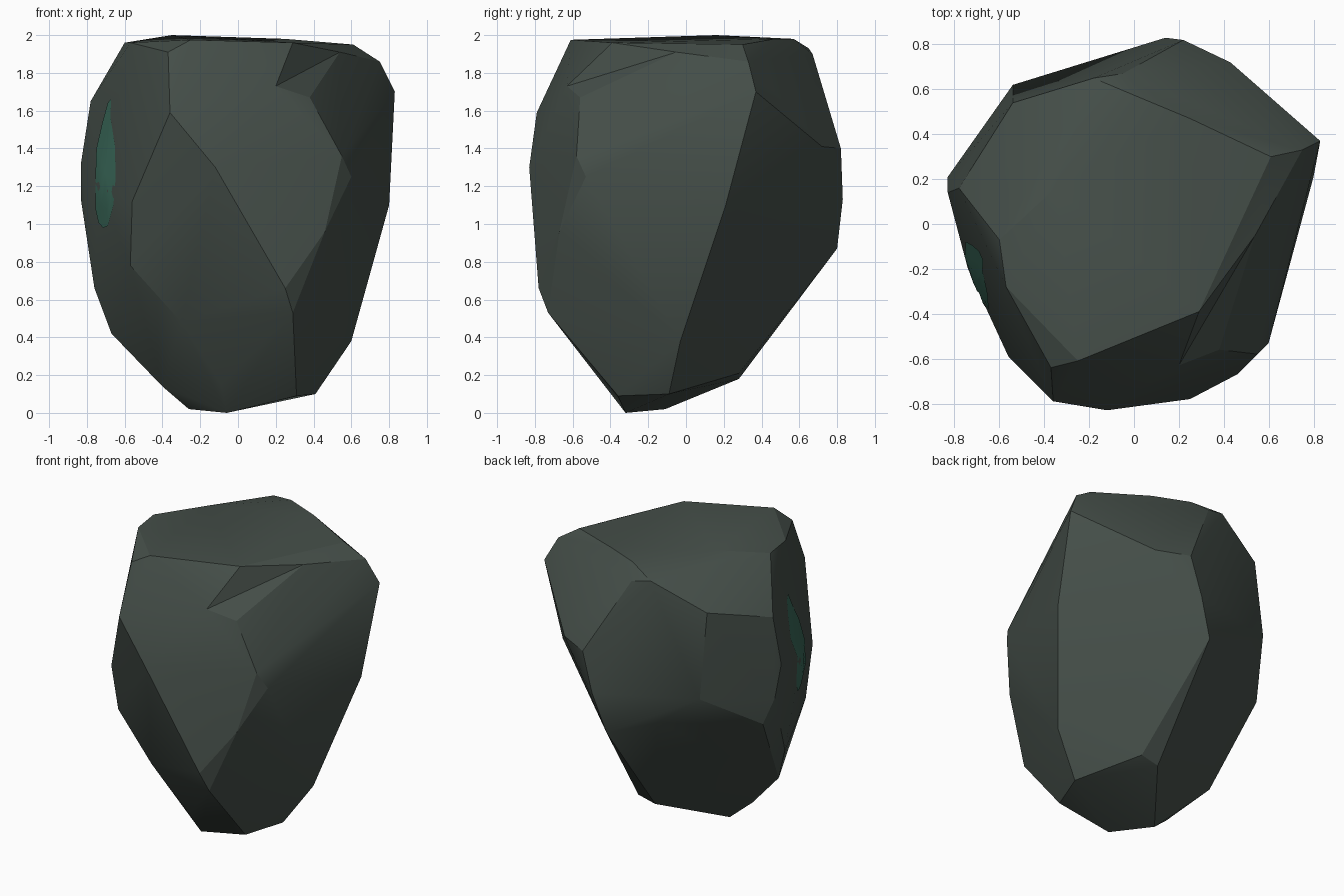
import bpy, bmesh, math
from mathutils import Vector
from mathutils.bvhtree import BVHTree

if "Cube" in bpy.data.objects:
    bpy.data.objects.remove(bpy.data.objects["Cube"])


def material(name, rgb):
    m = bpy.data.materials.new(name)
    m.diffuse_color = (*rgb, 1)
    m.use_nodes = True
    m.node_tree.nodes["Principled BSDF"].inputs["Base Color"].default_value = m.diffuse_color
    return m


def finish(bm, name, mat, angle):
    me = bpy.data.meshes.new(name)
    bm.to_mesh(me)
    me.materials.append(mat)
    me.polygons.foreach_set("use_smooth", [True] * len(me.polygons))
    me.set_sharp_from_angle(angle=math.radians(angle))
    ob = bpy.data.objects.new(name, me)
    bpy.context.collection.objects.link(ob)
    return ob


# corners of the chipped boulder, from crown to foot
corners = [
    (-.35, .16, 2.0), (-.60, -.07, 1.96), (-.57, -.28, 1.96), (-.37, -.64, 1.91),
    (-.25, -.61, 1.975), (.29, -.39, 1.96), (.54, -.05, 1.91), (.61, .30, 1.95),
    (.25, .47, 1.98), (.01, .57, 1.98), (-.18, .65, 1.93), (-.05, .67, 1.90),
    (.75, .33, 1.86), (.83, .37, 1.70), (-.54, .54, 1.76), (-.78, .16, 1.65),
    (.20, -.63, 1.73), (.38, -.56, 1.67), (-.36, -.79, 1.59),
    (.43, .72, 1.41), (.22, .82, 1.40), (.55, -.58, 1.36), (-.83, .14, 1.33),
    (-.12, -.83, 1.30), (.60, -.53, 1.25), (-.74, -.20, 1.20), (-.54, .62, 1.19),
    (.14, .83, 1.13), (-.83, .21, 1.12), (-.56, -.59, 1.12), (.80, .21, 1.10),
    (-.26, .69, .98), (.46, -.67, .96), (-.78, .27, .95), (.05, .80, .87),
    (-.57, -.50, .78), (.25, -.78, .66), (-.76, .0, .66), (.29, -.73, .53),
    (-.30, -.52, .48), (-.67, -.06, .42), (.60, -.03, .38), (.17, .28, .21),
    (.04, .28, .18), (-.09, -.41, .15), (-.40, -.16, .14), (.41, -.09, .10),
    (.31, -.36, .09), (-.26, -.11, .02), (-.06, -.32, 0),
]
bm = bmesh.new()
for c in corners:
    bm.verts.new(c)
res = bmesh.ops.convex_hull(bm, input=bm.verts)
loose = [v for v in bm.verts if not v.link_faces]
bmesh.ops.delete(bm, geom=loose, context='VERTS')

# chipped notch under the crown: flip one ridge into a valley
a, d = Vector((.29, -.39, 1.96)), Vector((.38, -.56, 1.67))
for e in list(bm.edges):
    p, q = (v.co for v in e.verts)
    if min((p - a).length + (q - d).length, (q - a).length + (p - d).length) < 1e-3:
        bmesh.utils.edge_rotate(e, True)
        break
bmesh.ops.recalc_face_normals(bm, faces=bm.faces)
tree = BVHTree.FromBMesh(bm)
finish(bm, "boulder", material("dark slate green", (.06, .078, .067)), 22)
bm.free()

# thin green mineral patch laid on the left flank
outline = [(-.71, .98), (-.735, 1.01), (-.75, 1.08), (-.75, 1.25), (-.745, 1.40),
           (-.715, 1.53), (-.685, 1.64), (-.668, 1.66), (-.67, 1.56), (-.648, 1.42),
           (-.643, 1.25), (-.655, 1.10), (-.685, .99)]
centre = Vector((-.70, 1.27))
bm = bmesh.new()


def laid(x, z):
    hit, n, _, _ = tree.ray_cast(Vector((x, -3, z)), Vector((0, 1, 0)))
    return bm.verts.new(hit + n * .005) if hit else None


rings = [[laid(*centre.lerp(Vector(p), t)) for p in outline] for t in (.33, .67, 1)]
mid = laid(*centre)
for i in range(len(outline)):
    j = (i + 1) % len(outline)
    quads = [(mid, rings[0][j], rings[0][i])]
    for r, s in zip(rings, rings[1:]):
        quads.append((r[i], r[j], s[j], s[i]))
    for f in quads:
        if all(f):
            bm.faces.new(f)
bmesh.ops.recalc_face_normals(bm, faces=bm.faces)
if sum(f.normal.y * f.calc_area() for f in bm.faces) > 0:
    bmesh.ops.reverse_faces(bm, faces=bm.faces)
finish(bm, "mineral_patch", material("mineral green", (.042, .14, .10)), 40)
bm.free()
